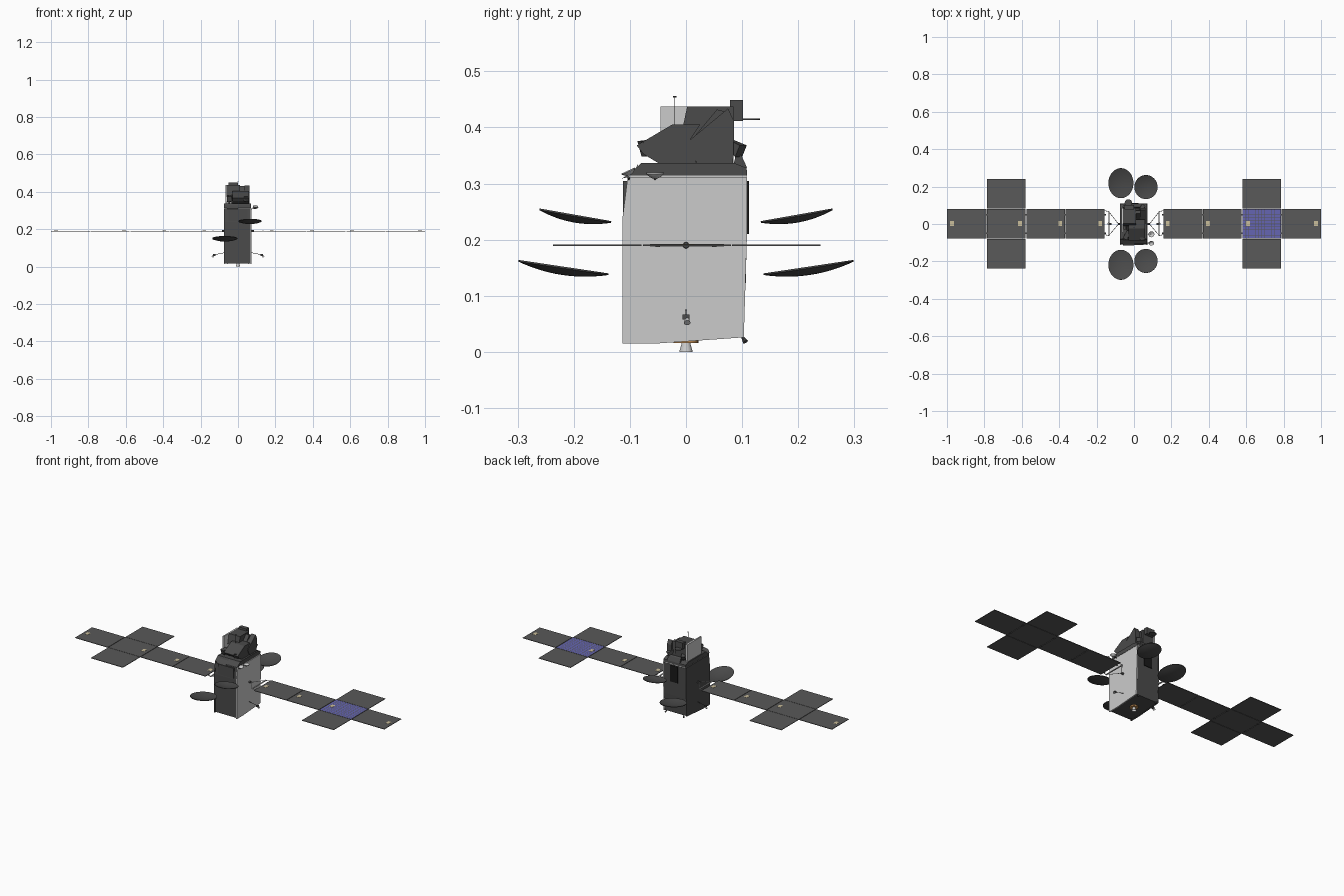
import bpy, bmesh, math
from mathutils import Vector, Matrix

if "Cube" in bpy.data.objects:
    bpy.data.objects.remove(bpy.data.objects["Cube"])


def material(name, *rgb):
    m = bpy.data.materials.new(name)
    m.diffuse_color = (*rgb, 1)
    m.use_nodes = True
    m.node_tree.nodes["Principled BSDF"].inputs["Base Color"].default_value = m.diffuse_color
    return m


DARK = material("dark_grey", 0.07, 0.07, 0.07)
CELL = material("cell_grey", 0.1, 0.1, 0.1)
BLUE = material("cell_blue", 0.13, 0.13, 0.45)
TAN = material("tan", 0.6, 0.52, 0.33)
COPPER = material("copper", 0.6, 0.3, 0.1)


def finish(name, bm, mat=None, smooth=False):
    bmesh.ops.recalc_face_normals(bm, faces=bm.faces)
    me = bpy.data.meshes.new(name)
    bm.to_mesh(me)
    bm.free()
    ob = bpy.data.objects.new(name, me)
    bpy.context.collection.objects.link(ob)
    if mat:
        me.materials.append(mat)
    if smooth:
        bpy.ops.object.select_all(action='DESELECT')
        ob.select_set(True)
        bpy.context.view_layer.objects.active = ob
        bpy.ops.object.shade_smooth_by_angle(angle=math.radians(35))
    return ob


def box(name, lo, hi, mat=None, rot=None):
    lo, hi = Vector(lo), Vector(hi)
    bm = bmesh.new()
    m = Matrix.Translation((lo + hi) / 2)
    if rot:
        m = m @ rot
    bmesh.ops.create_cube(bm, size=1, matrix=m @ Matrix.Diagonal((*(hi - lo), 1)))
    return finish(name, bm, mat)


def prism(name, yz, x0, x1, mat=None, inset=0):
    """Side profile in y/z extruded from x0 to x1."""
    bm = bmesh.new()
    a = [bm.verts.new((x0, y, z)) for y, z in yz]
    b = [bm.verts.new((x1, y, z)) for y, z in yz]
    bm.faces.new(a)
    bm.faces.new(b)
    for i in range(len(yz)):
        j = (i + 1) % len(yz)
        bm.faces.new((a[i], a[j], b[j], b[i]))
    return finish(name, bm, mat)


def cone(name, p, q, r1, r2, mat=None, seg=16, caps=True):
    """Cone or rod from p to q; four segments make a square horn."""
    p, q = Vector(p), Vector(q)
    d = q - p
    m = Matrix.Translation((p + q) / 2) @ d.to_track_quat('Z', 'Y').to_matrix().to_4x4()
    if seg == 4:
        m = m @ Matrix.Rotation(math.pi / 4, 4, 'Z')
    bm = bmesh.new()
    bmesh.ops.create_cone(bm, cap_ends=caps, segments=seg, radius1=r1, radius2=r2,
                          depth=d.length, matrix=m)
    return finish(name, bm, mat, seg > 6)


def bowl(name, centre, rx, ry, depth, tilt, mat=DARK, thick=0.003, seg=40):
    """Shallow parabolic dish, open upward."""
    prof = [(t / 6, depth * (t / 6) ** 2) for t in range(7)]
    prof += [(r, z - thick / 1) for r, z in reversed(prof)]
    bm = bmesh.new()
    vs = [bm.verts.new((r, 0, z - depth / 2)) for r, z in prof]
    es = [bm.edges.new((vs[i], vs[i + 1])) for i in range(len(vs) - 1)]
    bmesh.ops.spin(bm, geom=vs + es, cent=(0, 0, 0), axis=(0, 0, 1),
                   angle=2 * math.pi, steps=seg)
    bmesh.ops.remove_doubles(bm, verts=bm.verts, dist=1e-5)
    m = Matrix.Translation(centre) @ Matrix.Rotation(math.radians(tilt), 4, 'X')
    bm.transform(m @ Matrix.Diagonal((rx, ry, 1, 1)))
    return finish(name, bm, mat, True)


# Main body with sloped underside, and light radiator sheets on both sides
box_profile = [(-0.108, 0.018), (-0.053, 0.018), (0.1, 0.028), (0.107, 0.13),
               (0.109, 0.31), (-0.104, 0.31), (-0.11, 0.24)]
prism("body", box_profile, -0.071, 0.067, DARK)
side = [(-0.113, 0.015), (-0.053, 0.015), (0.103, 0.026), (0.109, 0.22),
        (0.109, 0.311), (-0.104, 0.311), (-0.113, 0.24)]
prism("left_radiator", side, -0.076, -0.071, DARK)
prism("right_radiator", side, 0.067, 0.072)
box("back_heat_strip", (-0.025, 0.107, 0.21), (0.025, 0.112, 0.305), material("black", .01, .01, .01))
box("front_upper_panel", (-0.05, -0.112, 0.245), (0.05, -0.104, 0.305), DARK)

# Top deck, chamfered rim and edge flap
box("deck_seam", (-0.072, -0.103, 0.309), (0.068, 0.108, 0.314))
prism("top_deck", [(-0.108, 0.314), (-0.085, 0.331), (-0.08, 0.337), (0.085, 0.337),
                   (0.108, 0.328), (0.109, 0.314)], -0.074, 0.07, DARK)
prism("front_flap", [(-0.115, 0.309), (-0.092, 0.322), (-0.085, 0.336), (-0.09, 0.314)],
      -0.06, 0.0, DARK)
prism("back_wedge", [(0.085, 0.335), (0.09, 0.357), (0.098, 0.352), (0.109, 0.328)],
      -0.035, 0.045, DARK)

# Feed tower: upright plate, core and angled feed housings
box("tower_plate", (-0.068, -0.045, 0.335), (-0.06, 0.085, 0.437))
prism("tower_core", [(-0.035, 0.335), (0.082, 0.335), (0.072, 0.428), (0.055, 0.432),
                     (0.005, 0.372)], -0.04, 0.035, DARK)
prism("front_feed_housing", [(-0.045, 0.334), (-0.075, 0.352), (-0.088, 0.368),
                             (-0.025, 0.405), (0.025, 0.405), (0.002, 0.37), (0.02, 0.334)],
      -0.03, 0.06, DARK)
prism("back_feed_housing", [(0.0, 0.372), (0.02, 0.335), (0.084, 0.337), (0.086, 0.41),
                            (0.075, 0.434)], 0.035, 0.062, DARK)
prism("tower_rear_block", [(-0.01, 0.38), (0.085, 0.345), (0.085, 0.437), (0.002, 0.437)],
      -0.06, 0.012, DARK)
box("tower_top_box", (-0.05, 0.078, 0.412), (0.0, 0.102, 0.449), DARK)
for sx in (-1, 1):
    cone("front_feed_horn", (sx * 0.03, -0.035, 0.375), (sx * 0.046, -0.078, 0.362),
         0.01, 0.02, DARK, 4)
    cone("back_feed_horn", (sx * 0.025, 0.06, 0.38), (sx * 0.05, 0.098, 0.358),
         0.009, 0.016, DARK, 4)
    box("tower_foot", (sx * 0.05 - 0.006, -0.03, 0.335), (sx * 0.05 + 0.006, 0.07, 0.365), DARK)
cone("round_antenna", (-0.03, 0.112, 0.413), (-0.03, 0.112, 0.416), 0.02, 0.02, DARK, 24)
cone("antenna_tip", (0, -0.02, 0.453), (0, -0.02, 0.456), 0.003, 0.003, DARK, 8)
cone("antenna_mast", (0, -0.02, 0.39), (0, -0.02, 0.454), 0.0008, 0.0008, DARK, 6)

# Small tracking dishes beside the deck
bowl("small_dish", (0.093, -0.055, 0.315), 0.016, 0.016, 0.009, 0, None, 0.002, 20)
bowl("small_dish", (0.093, -0.102, 0.32), 0.014, 0.013, 0.007, 25, None, 0.002, 20)
for y in (-0.055, -0.102):
    cone("small_dish_arm", (0.068, y, 0.308), (0.093, y, 0.311), 0.002, 0.002, DARK, 8)

# Four large reflectors, outer edges tilted up
for sy, label in ((-1, "front"), (1, "back")):
    bowl(label + "_large_reflector", (-0.07, sy * 0.219, 0.146), 0.067, 0.081, 0.012, sy * 8.5)
    bowl(label + "_small_reflector", (0.064, sy * 0.198, 0.239), 0.062, 0.065, 0.011, sy * 10)

# Main engine nozzle
cone("engine_nozzle", (0, 0, 0), (0, 0, 0.021), 0.012, 0.006, None, 24, False)
cone("engine_mount", (0, 0, 0.016), (0, 0, 0.026), 0.022, 0.022, COPPER, 24)

# Solar wings, mirrored by side
Z = 0.19
STARTS = [0.157, 0.369, 0.579, 0.788]
ENDS = [0.366, 0.576, 0.785, 1.0]


def panel(name, sx, x0, x1, y0, y1, z0=Z - 0.0015, z1=Z + 0.0015, mat=CELL):
    a, b = sorted((sx * x0, sx * x1))
    return box(name, (a, y0, z0), (b, y1, z1), mat)


for sx in (-1, 1):
    for x0, x1 in zip(STARTS, ENDS):
        panel("solar_panel", sx, x0, x1, -0.077, 0.08)
        for y in (-0.05, 0.05):
            panel("panel_hinge", sx, x0 - 0.006, x0 + 0.004, y - 0.004, y + 0.004,
                  Z - 0.003, Z - 0.001, DARK)
    panel("side_solar_panel", sx, 0.579, 0.785, 0.082, 0.24)
    panel("side_solar_panel", sx, 0.579, 0.785, -0.237, -0.079)
    for x in (0.18, 0.395, 0.609, 0.973):
        panel("panel_fitting", sx, x - 0.01, x + 0.01, -0.012, 0.015, Z, Z + 0.0025, TAN)
    # Triangular yoke and its hub
    cone("wing_hub", (sx * 0.065, 0, Z), (sx * 0.085, 0, Z), 0.006, 0.005, DARK, 12)
    for y in (-0.062, 0.066):
        cone("yoke_strut", (sx * 0.083, 0, Z), (sx * 0.135, y, Z), 0.0015, 0.0015, None, 8)
        cone("yoke_link", (sx * 0.135, y, Z), (sx * 0.159, y + 0.006, Z), 0.0015, 0.0015, None, 8)
    panel("yoke_bar", sx, 0.131, 0.137, -0.064, 0.068, Z - 0.002, Z + 0.002, None)
    # Outboard thruster on a thin arm
    cone("thruster_arm", (sx * 0.07, 0, 0.075), (sx * 0.126, 0, 0.064), 0.0013, 0.0013, DARK, 6)
    box("thruster_block", (sx * 0.127 - 0.006, -0.006, 0.058), (sx * 0.127 + 0.006, 0.006, 0.067), DARK)
    cone("thruster_nozzle", (sx * 0.129, 0.002, 0.06), (sx * 0.137, 0.002, 0.052), 0.003, 0.006, None, 12)
    # Corner jets under the body
    for y in (-0.095, 0.1):
        cone("corner_jet", (sx * 0.055, y, 0.028), (sx * 0.06, y * 1.06, 0.018), 0.002, 0.005, DARK, 10)

# Blue cells on the right wing
bm = bmesh.new()
nx, ny = 12, 10
for i in range(nx):
    for j in range(ny):
        m = Matrix.Translation((0.588 + 0.188 * i / (nx - 1), -0.069 + 0.141 * j / (ny - 1), Z + 0.0018))
        bmesh.ops.create_grid(bm, x_segments=1, y_segments=1, size=1,
                              matrix=m @ Matrix.Diagonal((0.0075, 0.0068, 1, 1)))
finish("blue_cells", bm, BLUE)
